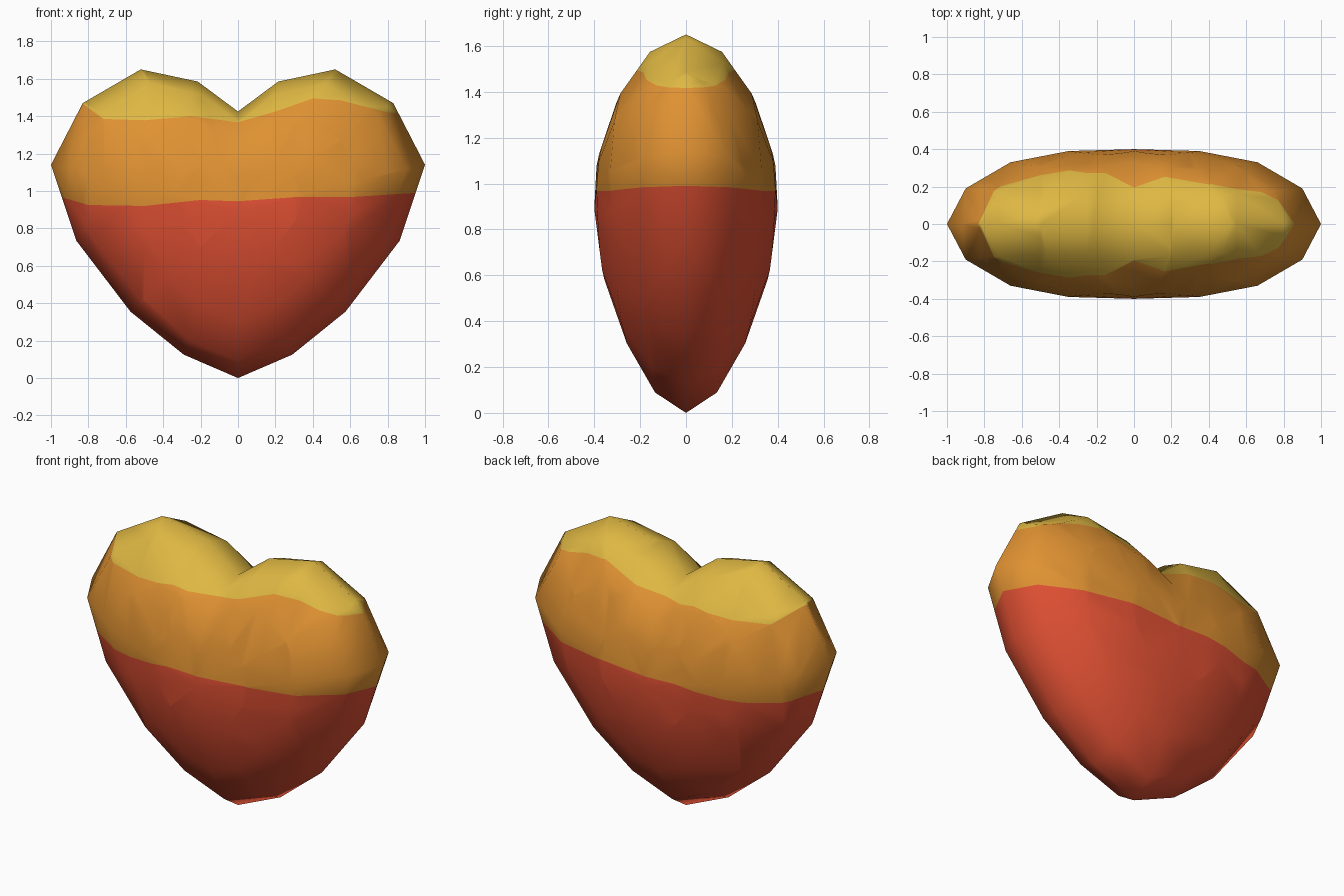
import bpy, bmesh
from mathutils import Vector

if "Cube" in bpy.data.objects:
    bpy.data.objects.remove(bpy.data.objects["Cube"])

# Half outline of the heart: x, z, fullness near the rim (0 slim .. 1 full)
HALF = [(0, 0, 0), (.29, .125, .3), (.575, .355, .6), (.865, .735, .85), (1, 1.14, 1),
        (.83, 1.47, .75), (.52, 1.65, .4), (.215, 1.585, .65), (0, 1.425, 1)]
OUTLINE = HALF + [(-x, z, w) for x, z, w in HALF[-2:0:-1]]
# Rings from rim to centre: scale, slim depth, full depth
RINGS = [(.9, .135, .19), (.66, .258, .33), (.35, .355, .39)]
CZ, DEPTH = .89, .4
# Wavy colour borders as x, z points
LOW = [(-1.1, 1.0), (-.92, .96), (-.8, .925), (-.5, .92), (-.2, .952), (0, .945),
       (.3, .967), (.6, .967), (1.1, 1.0)]
HIGH = [(-1.1, 1.52), (-.82, 1.46), (-.72, 1.385), (-.5, 1.378), (-.25, 1.40), (0, 1.367),
        (.2, 1.425), (.4, 1.495), (.55, 1.485), (.8, 1.42), (1.1, 1.40)]


def border(pts, x):
    for (x0, z0), (x1, z1) in zip(pts, pts[1:]):
        if x <= x1:
            return z0 + (z1 - z0) * (x - x0) / (x1 - x0)
    return pts[-1][1]


def cut(bm, faces, co, no):
    geom = set(faces)
    for f in faces:
        geom.update(f.edges)
        geom.update(f.verts)
    bmesh.ops.bisect_plane(bm, geom=list(geom), plane_co=co, plane_no=no, dist=1e-5)


def material(name, color):
    m = bpy.data.materials.new(name)
    m.diffuse_color = (*color, 1)
    m.use_nodes = True
    m.node_tree.nodes["Principled BSDF"].inputs["Base Color"].default_value = m.diffuse_color
    return m


# Heart body: shared rim, then a domed front and back
bm = bmesh.new()
rim = [bm.verts.new((x, 0, z)) for x, z, w in OUTLINE]
n = len(rim)
for side in (-1, 1):
    prev = rim
    for s, slim, full in RINGS:
        ring = [bm.verts.new((x * s, side * (slim + (full - slim) * w), CZ + (z - CZ) * s))
                for x, z, w in OUTLINE]
        for i in range(n):
            j = (i + 1) % n
            bm.faces.new((prev[i], prev[j], ring[j], ring[i]))
        prev = ring
    tip = bm.verts.new((0, side * DEPTH, CZ))
    for i in range(n):
        bm.faces.new((prev[i], prev[(i + 1) % n], tip))
bmesh.ops.recalc_face_normals(bm, faces=bm.faces[:])

# Cut the surface along both colour borders
for pts in (LOW, HIGH):
    for x, z in pts[1:-1]:
        near = [f for f in bm.faces if abs(f.calc_center_median().z - z) < .35]
        cut(bm, near, Vector((x, 0, 0)), Vector((1, 0, 0)))
    for (x0, z0), (x1, z1) in zip(pts, pts[1:]):
        slab = [f for f in bm.faces if x0 < f.calc_center_median().x < x1]
        cut(bm, slab, Vector((x0, 0, z0)), Vector((z0 - z1, 0, x1 - x0)).normalized())

# Colour by height against the borders
for f in bm.faces:
    c = f.calc_center_median()
    f.material_index = (c.z > border(LOW, c.x)) + (c.z > border(HIGH, c.x))
    f.smooth = True

mesh = bpy.data.meshes.new("heart")
bm.to_mesh(mesh)
bm.free()
for name, color in (("red", (.74, .08, .033)), ("orange", (.74, .285, .032)),
                    ("yellow", (.74, .48, .056))):
    mesh.materials.append(material(name, color))
bpy.context.collection.objects.link(bpy.data.objects.new("heart", mesh))
